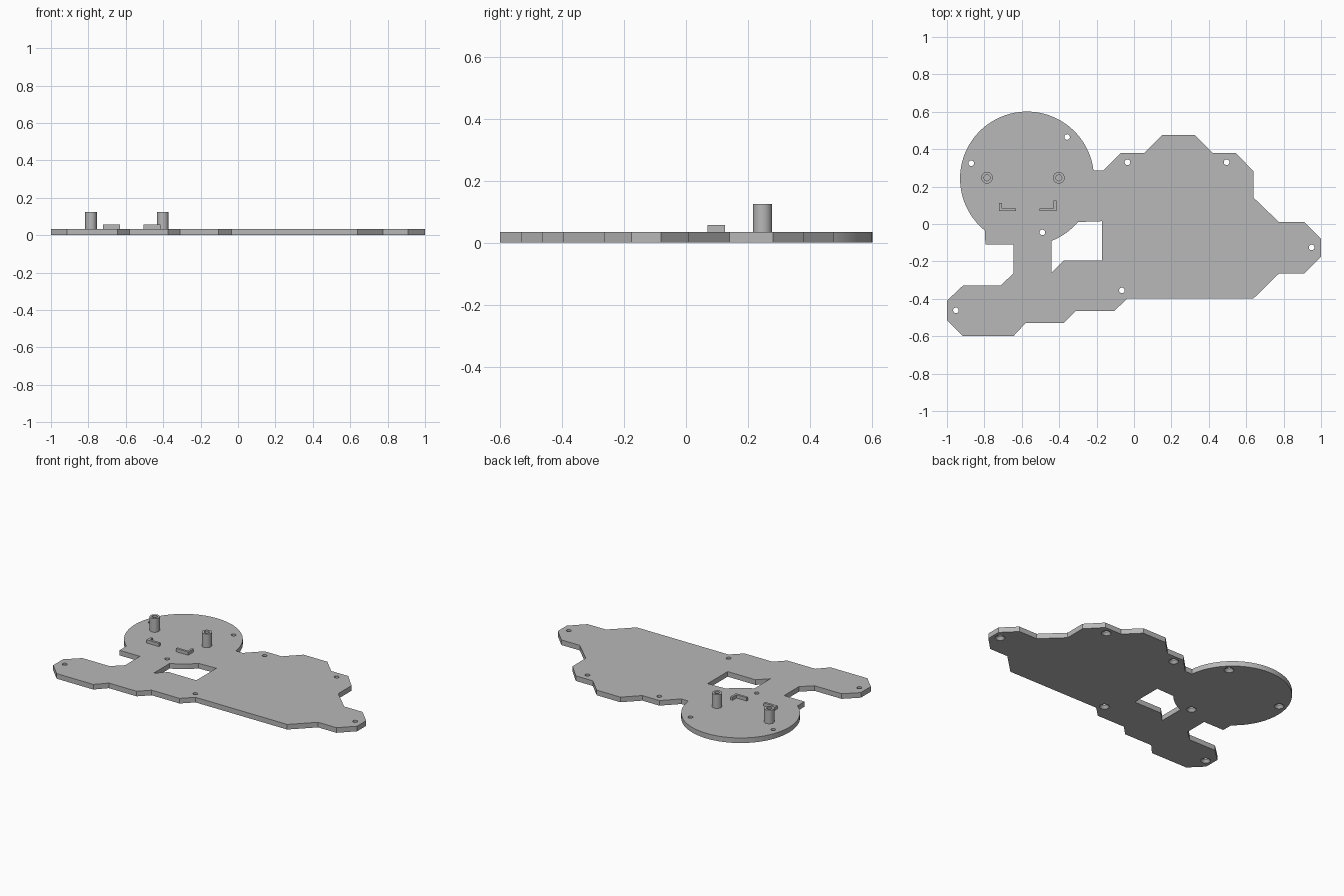
import bpy
import bmesh
from math import atan2, cos, sin, pi, radians

THICK = 0.034
DISC_X, DISC_Y, DISC_R = -0.572, 0.243, 0.358

default_cube = bpy.data.objects.get("Cube")
if default_cube:
    bpy.data.objects.remove(default_cube, do_unlink=True)

grey = bpy.data.materials.new("plain grey")
grey.use_nodes = True
grey.diffuse_color = (0.48, 0.48, 0.48, 1)
grey.node_tree.nodes["Principled BSDF"].inputs["Base Color"].default_value = grey.diffuse_color


def finish(name, bm):
    """Turn a bmesh into a grey object with clean outward normals."""
    bmesh.ops.recalc_face_normals(bm, faces=bm.faces)
    mesh = bpy.data.meshes.new(name)
    bm.to_mesh(mesh)
    bm.free()
    mesh.materials.append(grey)
    obj = bpy.data.objects.new(name, mesh)
    bpy.context.collection.objects.link(obj)
    return obj


def prism(name, outline, z0, z1):
    """Extrude a flat outline from z0 up to z1."""
    bm = bmesh.new()
    face = bm.faces.new([bm.verts.new((x, y, z0)) for x, y in outline])
    top = bmesh.ops.extrude_face_region(bm, geom=[face])["geom"]
    verts = [v for v in top if isinstance(v, bmesh.types.BMVert)]
    bmesh.ops.translate(bm, verts=verts, vec=(0, 0, z1 - z0))
    return finish(name, bm)


def lathe(name, x, y, profile, sides=32):
    """Revolve a radius and height profile around an upright axis."""
    bm = bmesh.new()
    verts = [bm.verts.new((r, 0, z)) for r, z in profile]
    edges = [bm.edges.new(pair) for pair in zip(verts, verts[1:])]
    bmesh.ops.spin(bm, geom=verts + edges, cent=(0, 0, 0), axis=(0, 0, 1),
                   angle=2 * pi, steps=sides, use_duplicate=False)
    bmesh.ops.remove_doubles(bm, verts=bm.verts, dist=0.0001)
    bmesh.ops.translate(bm, verts=bm.verts, vec=(x, y, 0))
    return finish(name, bm)


def disc_arc(start, end, steps):
    """Points on the disc rim between two angles."""
    angles = [start + (end - start) * i / steps for i in range(steps + 1)]
    return [(DISC_X + DISC_R * cos(a), DISC_Y + DISC_R * sin(a)) for a in angles]


def rim_angle(x, y):
    return atan2(y - DISC_Y, x - DISC_X)


def smooth(obj):
    bpy.ops.object.select_all(action="DESELECT")
    obj.select_set(True)
    bpy.context.view_layer.objects.active = obj
    bpy.ops.object.shade_smooth_by_angle(angle=radians(30))


# Base plate: stepped outline, closed by the round disc at the back right
outline = [
    (-0.165, 0.285), (-0.07, 0.38), (0.055, 0.38), (0.15, 0.475),
    (0.325, 0.475), (0.42, 0.38), (0.545, 0.38), (0.64, 0.28),
    (0.64, 0.14), (0.775, 0.01), (0.91, 0.01), (1, -0.08),
    (1, -0.175), (0.91, -0.265), (0.775, -0.265), (0.64, -0.397),
    (-0.035, -0.397), (-0.105, -0.465), (-0.31, -0.465), (-0.375, -0.53),
    (-0.58, -0.53), (-0.645, -0.6), (-0.915, -0.6), (-1, -0.515),
    (-1, -0.41), (-0.915, -0.33), (-0.715, -0.33), (-0.645, -0.265),
    (-0.645, -0.11), (-0.795, -0.11),
]
outline += disc_arc(rim_angle(-0.795, -0.035) + 2 * pi, rim_angle(-0.217, 0.285), 72)
plate = prism("base_plate", outline, 0, THICK)

# Window between the disc and the arm
window = [(-0.17, 0.015), (-0.17, -0.195), (-0.375, -0.195), (-0.44, -0.26)]
window += disc_arc(rim_angle(-0.44, -0.09), rim_angle(-0.305, 0.015), 10)
cutters = [prism("window_cutter", window, -0.02, THICK + 0.02)]

# Screw holes, countersunk from underneath
screws = [(-0.87, 0.325), (-0.358, 0.465), (-0.035, 0.33), (0.495, 0.33),
          (0.95, -0.125), (-0.49, -0.045), (-0.065, -0.355), (-0.952, -0.462)]
sink = [(0, -0.01), (0.03, -0.01), (0.03, 0), (0.015, 0.018), (0.015, 0.05), (0, 0.05)]
cutters += [lathe("screw_cutter", x, y, sink, 24) for x, y in screws]

bpy.context.view_layer.objects.active = plate
for cutter in cutters:
    cut = plate.modifiers.new("cut", "BOOLEAN")
    cut.operation = "DIFFERENCE"
    cut.solver = "EXACT"
    cut.object = cutter
    bpy.ops.object.modifier_apply(modifier=cut.name)
    bpy.data.objects.remove(cutter, do_unlink=True)
smooth(plate)

# Hollow mounting posts
tube = [(0, THICK), (0.016, THICK), (0.016, 0.125), (0.031, 0.125),
        (0.031, THICK - 0.01), (0, THICK - 0.01)]
for name, x in (("right_post", -0.786), ("left_post", -0.402)):
    smooth(lathe(name, x, 0.247, tube))

# Corner brackets: an L with its upright leg on the outer side
for name, corner, side, leg in (("right_bracket", -0.721, 1, 0.112),
                                ("left_bracket", -0.415, -1, 0.125)):
    inner, end = corner + side * 0.015, corner + side * 0.09
    shape = [(corner, 0.069), (end, 0.069), (end, 0.084),
             (inner, 0.084), (inner, leg), (corner, leg)]
    prism(name, shape, THICK - 0.005, 0.056)
